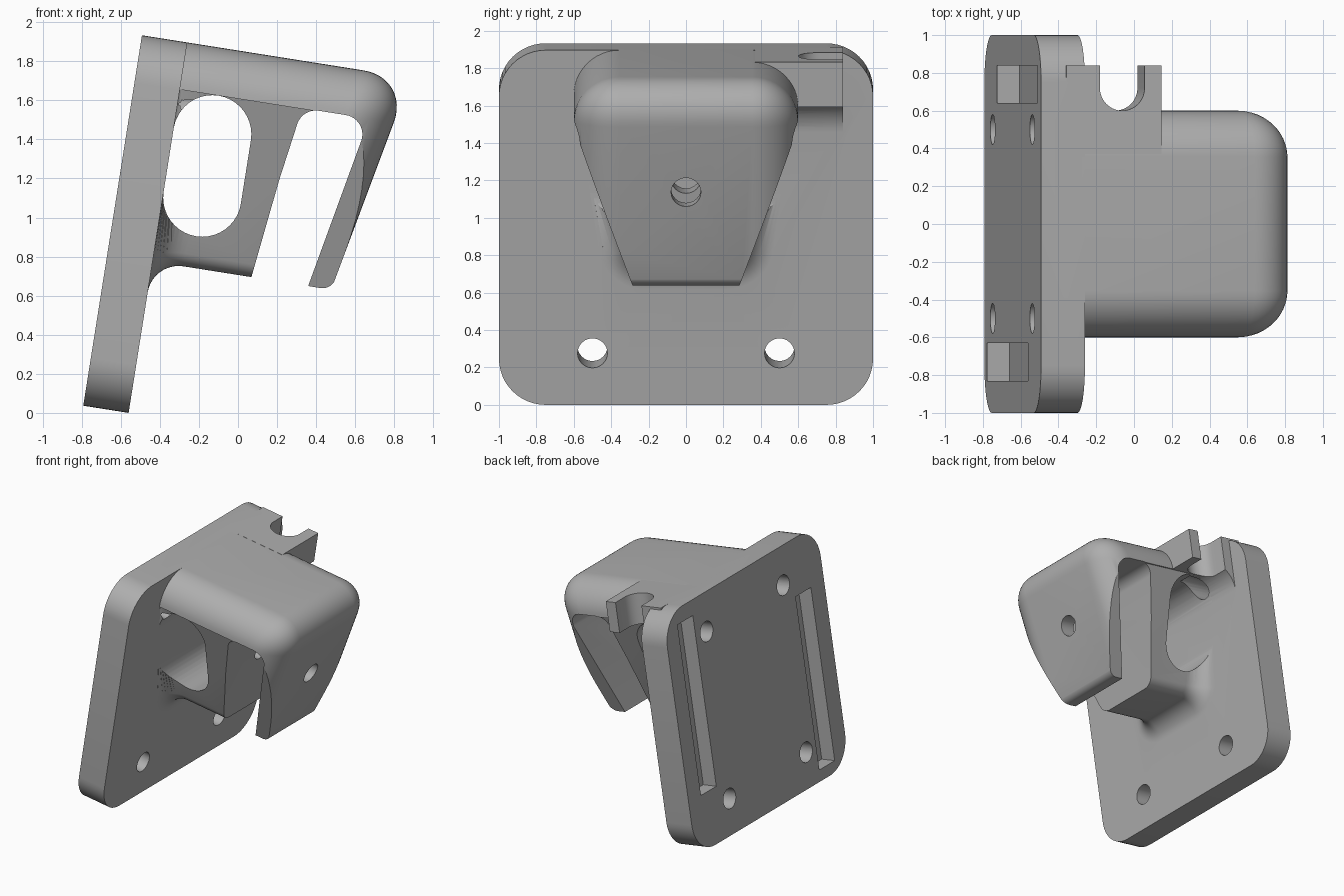
import bpy, bmesh
from math import sin, cos, tan, pi, radians, sqrt
from mathutils import Matrix

cube = bpy.data.objects.get("Cube")
if cube:
    bpy.data.objects.remove(cube, do_unlink=True)

mat = bpy.data.materials.new("plain grey")
mat.use_nodes = True
GREY = (0.42, 0.42, 0.42, 1)
mat.diffuse_color = GREY
mat.node_tree.nodes["Principled BSDF"].inputs["Base Color"].default_value = GREY

# Parts are made upright: x = out from the plate, y = across, z = up the plate
HEIGHT, THICK, SLAB = 1.92, 0.235, 1.676
TAPER = radians(20)


def arc(cx, cy, r, a0, a1, n=12):
    return [(cx + r * cos(radians(a0 + (a1 - a0) * i / n)),
             cy + r * sin(radians(a0 + (a1 - a0) * i / n))) for i in range(n + 1)]


def place(axis, p, t):
    return {"x": (t, p[0], p[1]), "y": (p[0], t, p[1]), "z": (p[0], p[1], t)}[axis]


def finish(name, bm):
    bmesh.ops.recalc_face_normals(bm, faces=bm.faces)
    me = bpy.data.meshes.new(name)
    bm.to_mesh(me)
    bm.free()
    me.materials.append(mat)
    ob = bpy.data.objects.new(name, me)
    bpy.context.collection.objects.link(ob)
    return ob


def loft(name, axis, rings):
    """Solid through a list of (outline, position along axis)."""
    bm = bmesh.new()
    loops = [[bm.verts.new(place(axis, p, t)) for p in pts] for pts, t in rings]
    n = len(loops[0])
    for a, b in zip(loops, loops[1:]):
        for i in range(n):
            bm.faces.new((a[i], a[(i + 1) % n], b[(i + 1) % n], b[i]))
    bm.faces.new(loops[0])
    bm.faces.new(loops[-1])
    return finish(name, bm)


def prism(name, axis, pts, lo, hi):
    return loft(name, axis, [(pts, lo), (pts, hi)])


def rect(x0, y0, x1, y1):
    return [(x0, y0), (x1, y0), (x1, y1), (x0, y1)]


def boolean(ob, other, op="DIFFERENCE"):
    mod = ob.modifiers.new("cut", "BOOLEAN")
    mod.operation, mod.object, mod.solver = op, other, "EXACT"
    bpy.context.view_layer.objects.active = ob
    bpy.ops.object.modifier_apply(modifier=mod.name)
    bpy.data.objects.remove(other, do_unlink=True)


# Hood: slab and hook, rounded along its top and outer edges
def front_x(z):
    return 1.099 + (z - 1.635) * 0.204


LOW = 0.785
hood = prism("bracket", "y", [(-0.1, LOW), (front_x(LOW), LOW),
                              (front_x(HEIGHT), HEIGHT), (-0.1, HEIGHT)], -0.6, 0.6)
bm = bmesh.new()
bm.from_mesh(hood.data)
edges = []
for e in bm.edges:
    a, b = (v.co for v in e.verts)
    on_top = min(a.z, b.z) > HEIGHT - 0.01
    on_front = min(a.x, b.x) > 0.5
    if (on_top and max(a.x, b.x) > 0.5) or (on_front and abs(a.z - b.z) > 0.5):
        edges.append(e)
bmesh.ops.bevel(bm, geom=edges, offset=0.245, segments=12, profile=0.5, affect="EDGES")
bm.to_mesh(hood.data)
bm.free()

# Tapered sides, rounded hook tip, hollow underside
for s in (-1, 1):
    side = [(s * 0.602, 1.66), (s * (0.602 - 0.96 * tan(TAPER)), 0.7), (s * 0.9, 0.7), (s * 0.9, 1.66)]
    boolean(hood, prism("side_cutter", "x", side, -0.3, 1.4))
tip = arc(0.87, 0.855, 0.07, -90, -10, 8) + [(1.05, 0.86), (1.05, 0.7), (0.87, 0.7)]
boolean(hood, prism("tip_cutter", "y", tip, -0.7, 0.7))
boolean(hood, prism("under_cutter", "y", rect(-0.3, 0.6, 0.75, SLAB), -0.8, 0.8))


# Inner wall: tapered section flaring into the plate
def section(e, r=0.1, top=1.70):
    yc = 0.285 - r * (1 - sin(TAPER)) / cos(TAPER)
    half = arc(yc, LOW + r, r + e, -90, -20, 8)
    half.append((min(0.598, 0.285 + (e + (top - LOW) * sin(TAPER)) / cos(TAPER)), top))
    return half + [(-y, z) for y, z in reversed(half)]


FLARE = 0.16
rings = [(section(FLARE), -0.05)]
for i in range(11):
    a = pi / 2 * i / 10
    rings.append((section(FLARE * (1 - sin(a))), FLARE * (1 - cos(a))))
rings.append((section(0), 0.8))
boolean(hood, loft("inner_wall", "x", rings), "UNION")

# Hook gap and window
gap = [(0.477, 0.5), (0.513, 0.793), (0.575, 1.299)] + arc(0.72, 1.58, 0.1, 175, 90)
gap += arc(0.86, 1.58, 0.1, 90, -10) + [(0.807, 0.789), (0.751, 0.5)]
boolean(hood, prism("gap_cutter", "y", gap, -0.9, 0.9))
window = arc(0.2, SLAB - 0.2, 0.2, 0, 180, 20) + arc(0.2, 1.147, 0.2, 180, 360, 20)
boolean(hood, prism("window_cutter", "y", window, -0.95, 0.95))

# Side clip with an open round notch
clip = [(-0.1, HEIGHT), (0.41, HEIGHT), (0.41, SLAB)] + arc(0.2, SLAB - 0.2, 0.2, 90, 180)
clip.append((-0.1, SLAB - 0.2))
boolean(hood, prism("side_clip", "y", clip, 0.37, 0.84), "UNION")
notch = arc(0.2, 0.72, 0.12, 180, 360, 20) + [(0.32, 0.95), (0.08, 0.95)]
boolean(hood, prism("notch_cutter", "z", notch, 1.3, 2.1))

# Back plate with rounded corners
R = 0.25
outline = []
for cy, cz, a in ((1, 1, 0), (-1, 1, 90), (-1, 0, 180), (1, 0, 270)):
    outline += arc(cy * (1 - R), HEIGHT - R if cz else R, R, a, a + 90)
boolean(hood, prism("back_plate", "x", outline, -THICK, 0), "UNION")

# Screw holes, hook hole and rear slots
for y in (-0.5, 0.5):
    for z, depth in ((0.28, 0.2), (1.62, 0.2)):
        boolean(hood, prism("hole_cutter", "x", arc(y, z, 0.08, 0, 345, 23), -0.4, depth))
boolean(hood, prism("hook_hole_cutter", "x", arc(0, 1.315, 0.08, 0, 345, 23), 0.3, 1.4))
for y, z0, z1 in ((0.74, 0.43, 1.8), (-0.73, 0.09, 1.48)):
    boolean(hood, prism("slot_cutter", "x", rect(y - 0.1, z0, y + 0.1, z1), -0.4, -0.115))

# Lean the bracket back onto the ground
hood.data.transform(Matrix.Translation((-0.56, 0, 0)) @ Matrix.Rotation(radians(9), 4, "Y"))
bpy.ops.object.select_all(action="DESELECT")
hood.select_set(True)
bpy.context.view_layer.objects.active = hood
bpy.ops.object.shade_smooth_by_angle(angle=radians(30))
